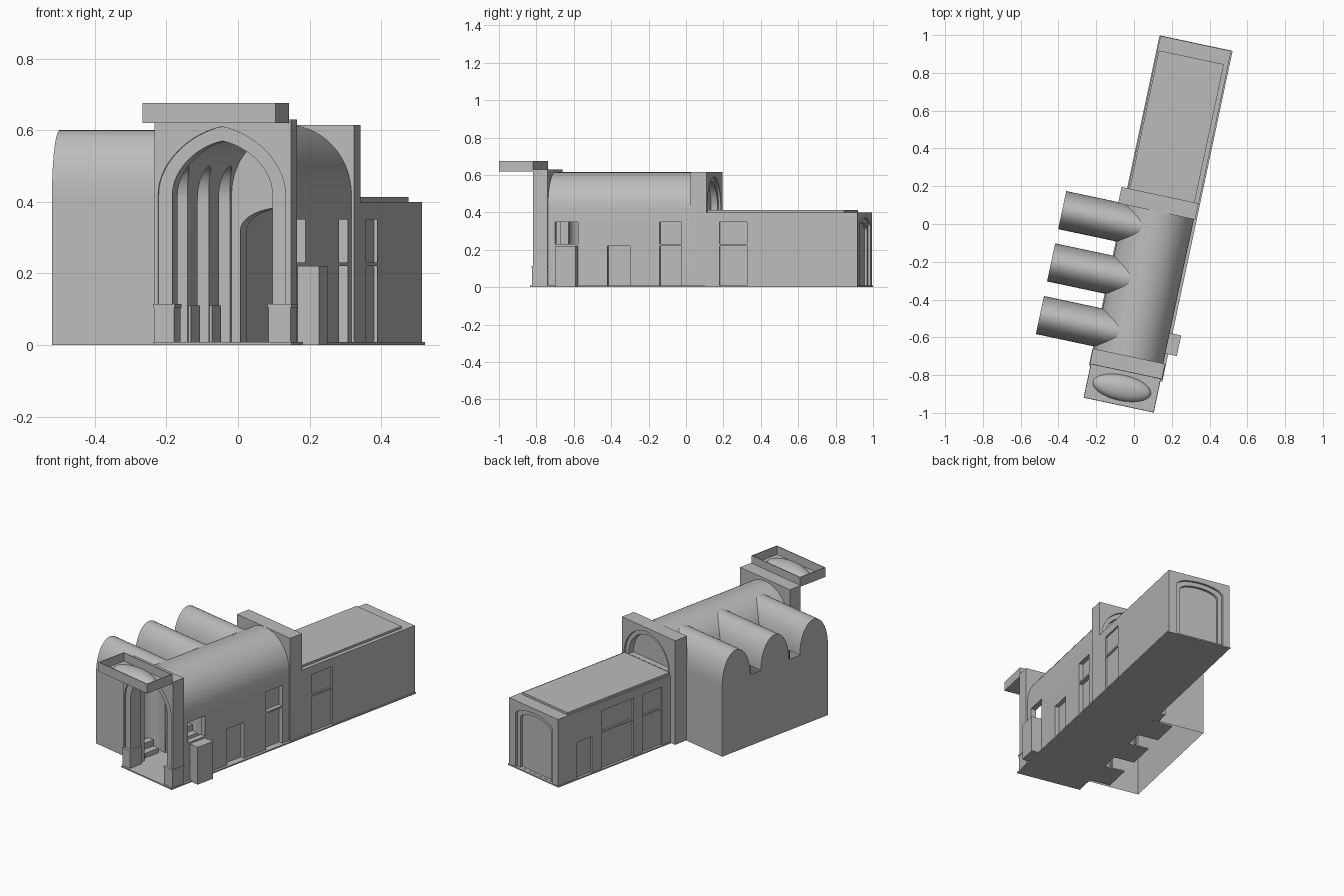
import bpy, bmesh
from math import sin, cos, pi, radians, sqrt

if "Cube" in bpy.data.objects:
    bpy.data.objects.remove(bpy.data.objects["Cube"])

stone = bpy.data.materials.new("grey stone")
stone.use_nodes = True
stone.diffuse_color = (0.5, 0.5, 0.5, 1)
stone.node_tree.nodes["Principled BSDF"].inputs["Base Color"].default_value = (0.5, 0.5, 0.5, 1)
parts = []

# Local frame: u across the building, v along it, z up; turned at the end.
MID, HALF, SPRING, CROWN = 0.1175, 0.1875, 0.42, 0.615
LEFT, RIGHT = MID - HALF, MID + HALF
OUTER = -0.387
NICHES = [-0.575, -0.29, -0.007]


def finish(name, bm, keep=True):
    bmesh.ops.recalc_face_normals(bm, faces=bm.faces)
    mesh = bpy.data.meshes.new(name)
    bm.to_mesh(mesh)
    bm.free()
    mesh.materials.append(stone)
    obj = bpy.data.objects.new(name, mesh)
    bpy.context.collection.objects.link(obj)
    if keep:
        parts.append(obj)
    return obj


def prism(name, outline, axis, a, b, keep=True):
    """Extrude a 2D outline along u, v or z from a to b."""
    place = {"u": lambda p, t: (t, p[0], p[1]),
             "v": lambda p, t: (p[0], t, p[1]),
             "z": lambda p, t: (p[0], p[1], t)}[axis]
    bm = bmesh.new()
    lo = [bm.verts.new(place(p, a)) for p in outline]
    hi = [bm.verts.new(place(p, b)) for p in outline]
    bm.faces.new(lo)
    bm.faces.new(hi)
    for i in range(len(lo)):
        j = (i + 1) % len(lo)
        bm.faces.new((lo[i], lo[j], hi[j], hi[i]))
    return finish(name, bm, keep)


def box(name, u, v, z, keep=True):
    rect = [(u[0], v[0]), (u[1], v[0]), (u[1], v[1]), (u[0], v[1])]
    return prism(name, rect, "z", z[0], z[1], keep)


def sheet(name, points):
    bm = bmesh.new()
    bm.faces.new([bm.verts.new(p) for p in points])
    return finish(name, bm)


def curve(mid, half, spring, top, point=0.0, n=28):
    """Arch line from left spring to right spring; point sharpens the crown."""
    pts = []
    for i in range(n + 1):
        t = pi - pi * i / n
        rise = (1 - point) * sin(t) + point * (1 - abs(cos(t)))
        pts.append((mid + half * cos(t), spring + (top - spring) * rise))
    return pts


def arch(mid, half, spring, top, base=0.0, point=0.0):
    return [(mid - half, base)] + curve(mid, half, spring, top, point) + [(mid + half, base)]


def cut(obj, cutter):
    mod = obj.modifiers.new("cut", "BOOLEAN")
    mod.operation, mod.solver, mod.object = "DIFFERENCE", "EXACT", cutter
    bpy.context.view_layer.objects.active = obj
    bpy.ops.object.modifier_apply(modifier=mod.name)
    bpy.data.objects.remove(cutter)


# Floor
box("floor", (LEFT - 0.005, 0.32), (-0.785, 1.005), (0, 0.008))

# Vaulted hall
shell = arch(MID, HALF, SPRING, CROWN) + arch(MID, 0.155, SPRING, 0.595)[::-1]
hall = prism("vaulted_hall", shell, "v", -0.7, 0.1)
for v in NICHES:
    cut(hall, prism("niche_cutter", arch(v, 0.075, 0.4, 0.5, 0.008), "u", -0.1, 0.06, False))
for v, z in [((-0.365, -0.24), (0.008, 0.22)), ((-0.08, 0.04), (0.008, 0.22)),
             ((-0.08, 0.04), (0.23, 0.35))]:
    cut(hall, box("recess_cutter", (RIGHT - 0.025, 0.4), v, z, False))
cut(hall, box("window_cutter", (0.2, 0.4), (-0.65, -0.525), (0.23, 0.35), False))
box("side_porch", (0.3, 0.367), (-0.637, -0.525), (0, 0.22))

# Side chapels: scalloped outer wall, end walls and three vaults
skyline = [(-0.68, 0)]
for v in NICHES:
    skyline += curve(v, 0.103, SPRING, 0.6)
sheet("chapel_outer_wall", [(OUTER, v, z) for v, z in skyline + [(0.096, 0)]])
for name, v in [("chapel_front_wall", -0.678), ("chapel_back_wall", 0.096)]:
    sheet(name, [(OUTER, v, 0), (LEFT, v, 0), (LEFT, v, SPRING), (OUTER, v, SPRING)])

for v in NICHES:
    # each vault ends where it meets the hall vault
    bm = bmesh.new()
    rows = []
    for y, z in curve(v, 0.103, SPRING, 0.6):
        k = (z - SPRING) / (CROWN - SPRING)
        end = MID - HALF * sqrt(max(0, 1 - k * k))
        rows.append((bm.verts.new((OUTER, y, z)), bm.verts.new((end, y, z))))
    for (a, b), (c, d) in zip(rows, rows[1:]):
        bm.faces.new((a, b, d, c))
    finish("chapel_vault", bm)

    # round niche, its half dome, floor and stepped bench
    ring = [(cos(pi / 2 + pi * i / 16), sin(pi / 2 + pi * i / 16)) for i in range(17)]
    wall = [(LEFT + r * c, v + r * s) for r, pts in ((0.088, ring), (0.08, ring[::-1])) for c, s in pts]
    prism("niche_wall", wall, "z", 0, 0.4)
    bm = bmesh.new()
    bmesh.ops.create_uvsphere(bm, u_segments=32, v_segments=16, radius=0.084)
    doomed = [p for p in bm.verts if p.co.z < -0.001 or p.co.x > 0.001]
    bmesh.ops.delete(bm, geom=doomed, context="VERTS")
    bmesh.ops.translate(bm, verts=bm.verts, vec=(LEFT, v, 0.4))
    finish("niche_dome", bm)
    box("niche_floor", (-0.2, LEFT), (v - 0.085, v + 0.085), (0, 0.008))
    box("niche_bench", (-0.14, -0.1), (v - 0.05, v + 0.05), (0.008, 0.07))
    box("niche_step", (-0.1, -0.06), (v - 0.05, v + 0.05), (0.008, 0.035))

# Interior pier bases
for v in (-0.432, -0.148):
    box("pier_base", (LEFT, -0.03), (v - 0.06, v + 0.06), (0, 0.11))

# Front portal with a stepped pointed arch
front = [(-0.075, 0), (-0.075, 0.63), (0.315, 0.63), (0.315, 0)]
portal = prism("portal", front + arch(MID, 0.143, SPRING, 0.57, 0, 0.2)[::-1], "v", -0.77, -0.69)
cut(portal, prism("step_cutter", arch(MID, 0.182, SPRING, 0.61, -0.1, 0.2), "v", -0.8, -0.762, False))
for u in ((-0.075, -0.018), (0.252, 0.315)):
    box("portal_base", u, (-0.775, -0.69), (0, 0.105))
    box("portal_base_cap", (u[0] - 0.003, u[1] + 0.003), (-0.778, -0.69), (0.105, 0.114))

# Canopy tray with a shallow dome
canopy = box("canopy", (-0.07, 0.31), (-0.955, -0.77), (0.62, 0.676))
cut(canopy, box("tray_cutter", (-0.066, 0.306), (-0.951, -0.774), (0.626, 0.7), False))
bm = bmesh.new()
bmesh.ops.create_uvsphere(bm, u_segments=40, v_segments=20, radius=1)
bmesh.ops.delete(bm, geom=[p for p in bm.verts if p.co.z < -0.01], context="VERTS")
bmesh.ops.scale(bm, verts=bm.verts, vec=(0.157, 0.068, 0.045))
bmesh.ops.translate(bm, verts=bm.verts, vec=(MID, -0.862, 0.626))
finish("canopy_dome", bm)

# Cross wall between hall and wing
cross = box("cross_wall", (-0.105, 0.312), (0.09, 0.178), (0, CROWN))
cut(cross, prism("door_cutter", arch(MID, 0.13, 0.32, 0.385, 0.008), "v", 0, 0.3, False))
cut(cross, prism("lunette_cutter", arch(MID, 0.178, 0.41, 0.59, 0.405), "v", 0.165, 0.3, False))
cut(cross, prism("lunette_inner_cutter", arch(MID, 0.155, 0.41, 0.565, 0.406), "v", 0.13, 0.3, False))

# Rear wing: hollow, with recessed doors and windows
wing = box("rear_wing", (LEFT, 0.313), (0.17, 1.003), (0, 0.4))
cut(wing, box("room_cutter", (LEFT + 0.025, 0.288), (0.1, 0.96), (0.008, 0.385), False))
low, high = (0.008, 0.22), (0.23, 0.35)
for side, v, z in [(RIGHT, (0.25, 0.4), low), (RIGHT, (0.25, 0.4), high),
                   (LEFT, (0.755, 0.865), low), (LEFT, (0.45, 0.685), low),
                   (LEFT, (0.45, 0.685), high), (LEFT, (0.24, 0.385), low),
                   (LEFT, (0.24, 0.385), high)]:
    u = (0.303, 0.4) if side == RIGHT else (-0.2, LEFT + 0.01)
    cut(wing, box("opening_cutter", u, v, z, False))
cut(wing, prism("back_arch_cutter", arch(MID, 0.145, 0.32, 0.37, 0.008), "v", 0.99, 1.1, False))
cut(wing, prism("back_door_cutter", arch(MID, 0.12, 0.3, 0.345, 0.009), "v", 0.975, 1.1, False))
box("roof_panel", (-0.062, 0.29), (0.178, 0.926), (0.4, 0.413))

# Smooth curved surfaces and turn the building on its plot
bpy.ops.object.select_all(action="DESELECT")
for obj in parts:
    obj.select_set(True)
    obj.rotation_euler.z = radians(-12)
bpy.context.view_layer.objects.active = hall
bpy.ops.object.shade_smooth_by_angle(angle=radians(30))
